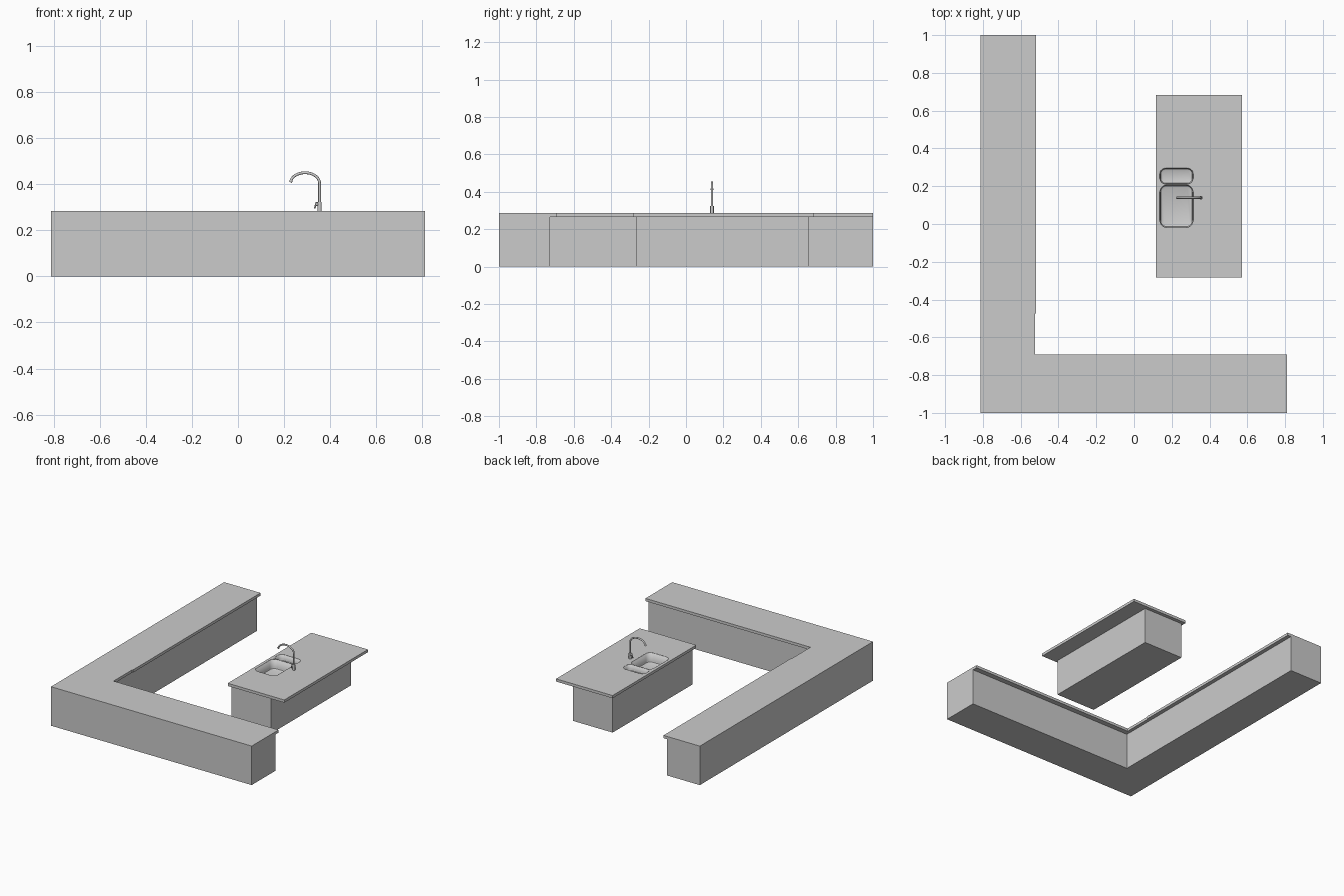
import bpy, bmesh, math
from mathutils import Vector

if "Cube" in bpy.data.objects:
    bpy.data.objects.remove(bpy.data.objects["Cube"])

BASE_H, TOP_H = 0.265, 0.285


def make_object(name, bm):
    mesh = bpy.data.meshes.new(name)
    bm.to_mesh(mesh)
    bm.free()
    obj = bpy.data.objects.new(name, mesh)
    bpy.context.collection.objects.link(obj)
    return obj


def prism(name, outline, z0, z1):
    bm = bmesh.new()
    face = bm.faces.new([bm.verts.new((x, y, z0)) for x, y in outline])
    ext = bmesh.ops.extrude_face_region(bm, geom=[face])
    moved = [v for v in ext["geom"] if isinstance(v, bmesh.types.BMVert)]
    bmesh.ops.translate(bm, verts=moved, vec=(0, 0, z1 - z0))
    bmesh.ops.recalc_face_normals(bm, faces=bm.faces)
    return make_object(name, bm)


def rect(x0, x1, y0, y1):
    return [(x0, y0), (x1, y0), (x1, y1), (x0, y1)]


def rounded_rect(x0, x1, y0, y1, r, inset=0.0, steps=8):
    pts = []
    corners = [(x1 - r, y1 - r), (x0 + r, y1 - r), (x0 + r, y0 + r), (x1 - r, y0 + r)]
    for k, (cx, cy) in enumerate(corners):
        for i in range(steps + 1):
            a = math.pi / 2 * (k + i / steps)
            pts.append((cx + (r - inset) * math.cos(a), cy + (r - inset) * math.sin(a)))
    return pts


def smooth(obj):
    bpy.ops.object.select_all(action='DESELECT')
    obj.select_set(True)
    bpy.context.view_layer.objects.active = obj
    bpy.ops.object.shade_smooth_by_angle(angle=math.radians(40))


def cut(obj, cutter):
    mod = obj.modifiers.new("cut", 'BOOLEAN')
    mod.operation, mod.solver, mod.object = 'DIFFERENCE', 'EXACT', cutter
    bpy.context.view_layer.objects.active = obj
    bpy.ops.object.modifier_apply(modifier=mod.name)


def bowl(name, bounds, r, floor):
    rings, bm = [], bmesh.new()
    for z, inset in [(TOP_H, 0), (floor + .012, .001), (floor + .004, .004), (floor, .012)]:
        rings.append([bm.verts.new((x, y, z)) for x, y in rounded_rect(*bounds, r, inset)])
    n = len(rings[0])
    for t, b in zip(rings, rings[1:]):
        for i in range(n):
            j = (i + 1) % n
            bm.faces.new((t[i], t[j], b[j], b[i]))
    bm.faces.new(rings[-1])
    obj = make_object(name, bm)
    smooth(obj)
    shell = obj.modifiers.new("shell", 'SOLIDIFY')
    shell.thickness, shell.offset = 0.0015, -1
    return obj


def tube(name, points, radius):
    curve = bpy.data.curves.new(name, 'CURVE')
    curve.dimensions = '3D'
    curve.bevel_depth, curve.bevel_resolution = radius, 4
    curve.use_fill_caps = True
    spline = curve.splines.new('POLY')
    spline.points.add(len(points) - 1)
    for p, co in zip(spline.points, points):
        p.co = (*co, 1)
    obj = bpy.data.objects.new(name, curve)
    bpy.context.collection.objects.link(obj)
    bpy.ops.object.select_all(action='DESELECT')
    obj.select_set(True)
    bpy.context.view_layer.objects.active = obj
    bpy.ops.object.convert(target='MESH')
    obj = bpy.context.view_layer.objects.active
    smooth(obj)
    return obj


# L-shaped cabinets and worktop, worktop overhanging on the inner side
prism("corner_cabinets", [(-.812, -1), (.811, -1), (.811, -.727), (-.547, -.727),
                          (-.547, 1), (-.812, 1)], 0, BASE_H)
prism("corner_worktop", [(-.812, -1), (.811, -1), (.811, -.69), (-.523, -.69),
                         (-.523, -.475), (-.518, -.475), (-.518, 1), (-.812, 1)], BASE_H, TOP_H)

# Island
island_base = prism("island_cabinet", rect(.133, .453, -.265, .657), 0, BASE_H)
island_top = prism("island_worktop", rect(.116, .573, -.284, .682), BASE_H, TOP_H)

# Double sink set into the island
for name, y0, y1, r, depth in [("large_sink_bowl", -.018, .206, .036, .07),
                               ("small_sink_bowl", .212, .295, .03, .045)]:
    bounds = (.138, .312, y0, y1)
    floor = TOP_H - depth
    cutter = prism("sink_cutter", rounded_rect(*bounds, r, -.0017), floor - .003, TOP_H + .05)
    cut(island_base, cutter)
    cut(island_top, cutter)
    bpy.data.objects.remove(cutter)
    bowl(name, bounds, r, floor)

# Tap: body, swan neck and lever
FX, FY = .354, .139
tube("tap_body", [(FX, FY, TOP_H - .002), (FX, FY, .324)], .0095)
neck = [(FX, FY, .32), (FX, FY, .405)]
for i in range(1, 21):
    a = math.radians(172 * i / 20)
    neck.append((.291 + .063 * math.cos(a), FY, .405 + .045 * math.sin(a)))
tube("tap_neck", neck, .006)
end = Vector(neck[-1])
tube("tap_spout", [end + Vector((.003, 0, .006)), end + Vector((-.001, 0, -.002))], .007)
tube("tap_lever_pivot", [(FX, FY, .313), (.338, FY, .313)], .007)
tube("tap_lever", [(.341, FY, .323), (.337, FY, .31), (.333, FY, .295)], .0035)
